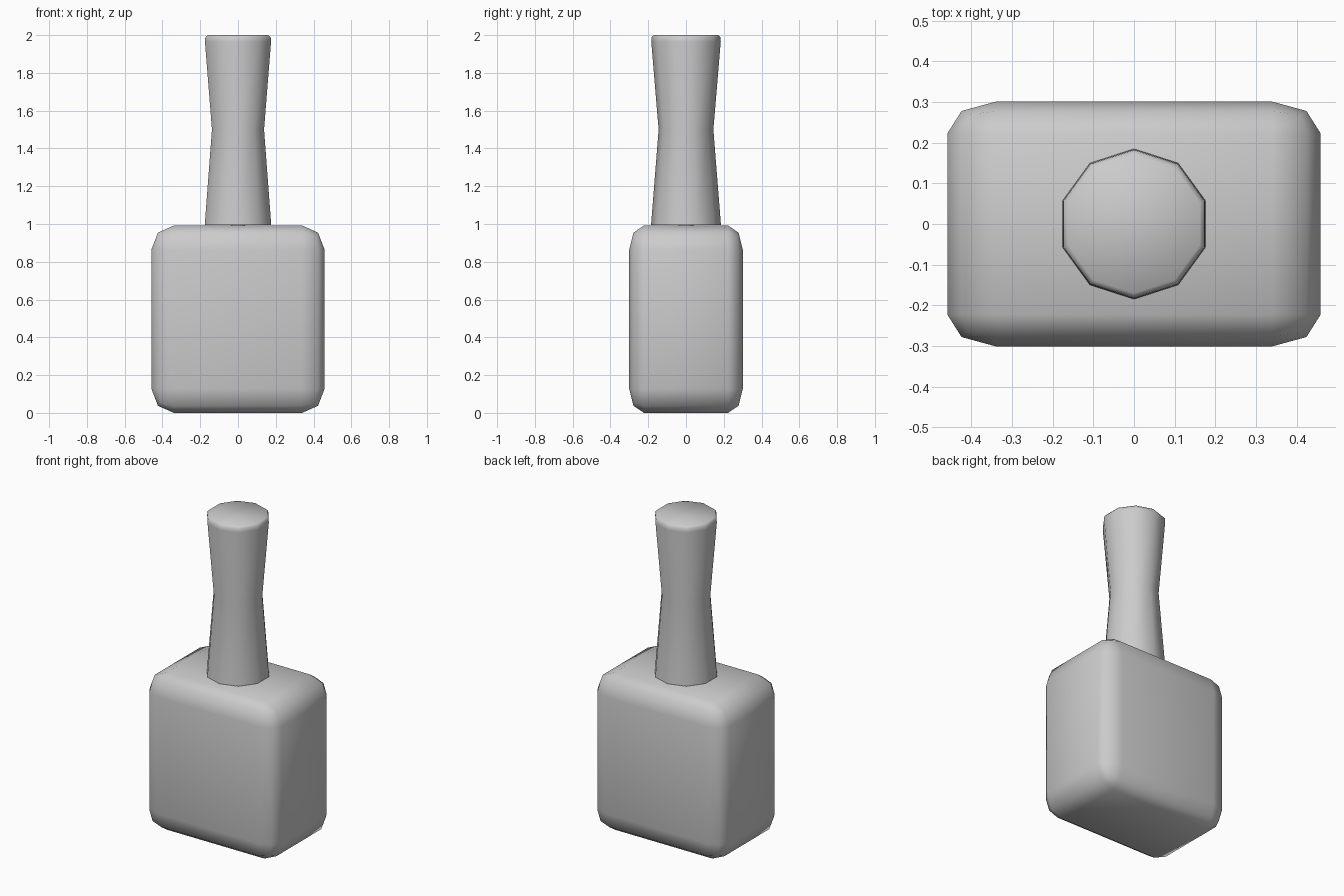
import bpy, bmesh, math

if "Cube" in bpy.data.objects:
    bpy.data.objects.remove(bpy.data.objects["Cube"])


def make_object(name, bm, smooth_angle):
    bmesh.ops.recalc_face_normals(bm, faces=bm.faces[:])
    me = bpy.data.meshes.new(name)
    bm.to_mesh(me)
    bm.free()
    ob = bpy.data.objects.new(name, me)
    bpy.context.collection.objects.link(ob)
    bpy.ops.object.select_all(action='DESELECT')
    bpy.context.view_layer.objects.active = ob
    ob.select_set(True)
    bpy.ops.object.shade_smooth_by_angle(angle=math.radians(smooth_angle))
    return ob


def lathe(name, profile, sides, smooth_angle):
    """Closed solid from (radius, z) rings, with one corner pointing to the front."""
    bm = bmesh.new()
    rings = []
    for r, z in profile:
        ring = []
        for i in range(sides):
            a = 2 * math.pi * i / sides - math.pi / 2
            ring.append(bm.verts.new((r * math.cos(a), r * math.sin(a), z)))
        rings.append(ring)
    for low, high in zip(rings, rings[1:]):
        for i in range(sides):
            j = (i + 1) % sides
            bm.faces.new((low[i], low[j], high[j], high[i]))
    bm.faces.new(rings[0][::-1])
    bm.faces.new(rings[-1])
    return make_object(name, bm, smooth_angle)


# Bottle: a bevelled unit cube, stretched so the rounding stretches with it
bm = bmesh.new()
bmesh.ops.create_cube(bm, size=2)
bmesh.ops.bevel(bm, geom=bm.edges[:], offset=0.26, offset_type='OFFSET',
                segments=2, profile=0.5, affect='EDGES')
bmesh.ops.scale(bm, vec=(0.459, 0.301, 0.496), verts=bm.verts[:])
bmesh.ops.translate(bm, vec=(0, 0, 0.496), verts=bm.verts[:])
make_object("bottle", bm, 60)

# Waisted ten-sided cap with a softened top rim
lathe("cap", [(0.185, 0.996), (0.145, 1.5), (0.184, 1.965),
              (0.182, 1.988), (0.170, 2.0)], 10, 60)

# Brush stem joining the cap to the bottle
lathe("stem", [(0.04, 0.9), (0.04, 1.05)], 10, 40)
